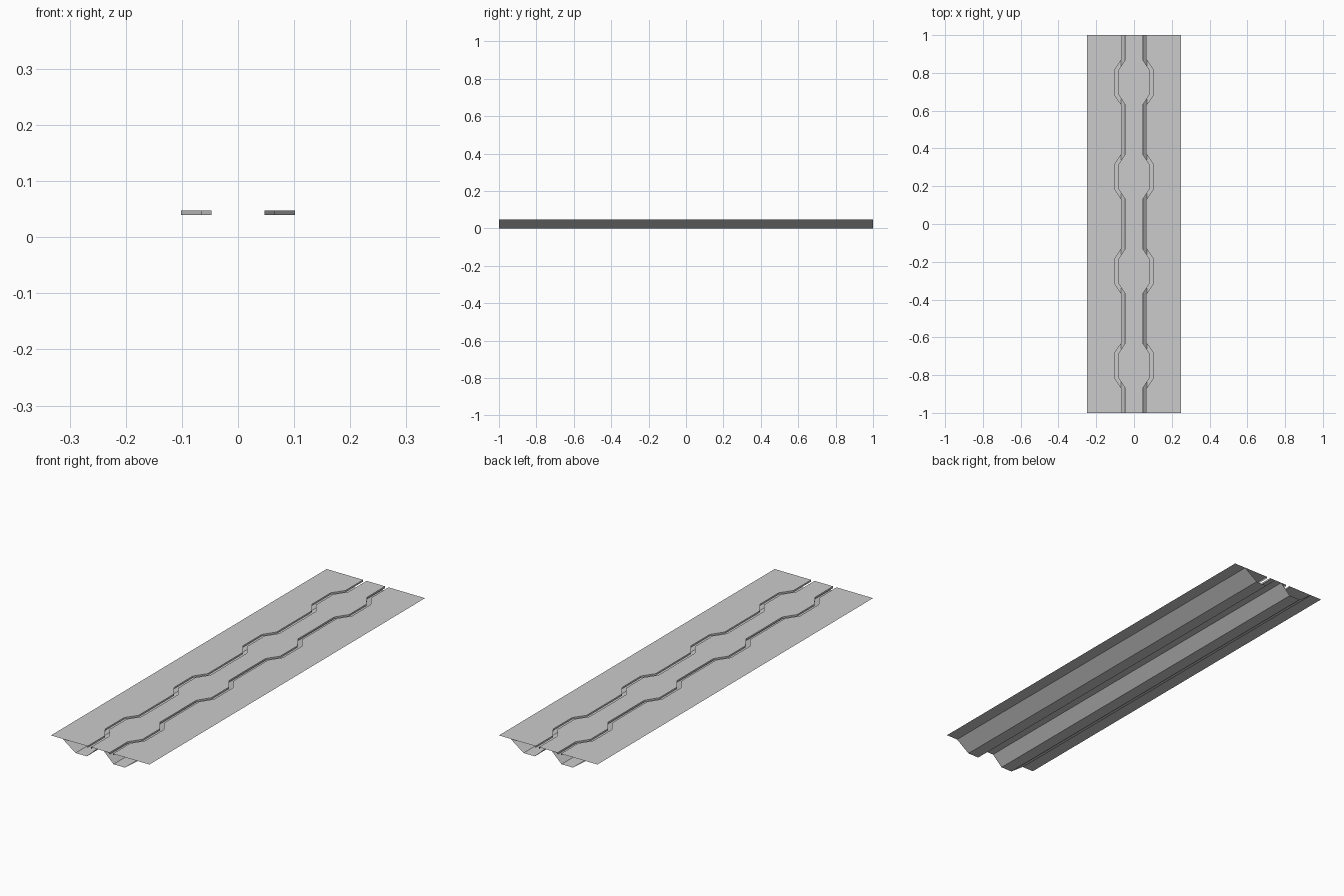
import bpy

if "Cube" in bpy.data.objects:
    bpy.data.objects.remove(bpy.data.objects["Cube"])

TOP = 0.0475      # deck height
LIP = 0.0395      # lower edge of the folded slot lips


def mesh_object(name, verts, faces):
    mesh = bpy.data.meshes.new(name)
    mesh.from_pydata(verts, [], faces)
    obj = bpy.data.objects.new(name, mesh)
    bpy.context.collection.objects.link(obj)
    return obj


def loft(name, a, b):
    """Strip of quads between two matching point rows."""
    n = len(a)
    return mesh_object(name, a + b, [(i, n + i, n + i + 1, i + 1) for i in range(n - 1)])


def wavy(side, near, far, flat, base):
    """Slot edge: straight run with four trapezoid bulges, as (x, y) points."""
    pts = [(side * near, -1)]
    for c in (-0.75, -0.25, 0.25, 0.75):
        pts += [(side * near, c - base), (side * far, c - flat),
                (side * far, c + flat), (side * near, c + base)]
    return pts + [(side * near, 1)]


def at(row, z):
    return [(x, y, z) for x, y in row]


edges = {}
for side, label in ((-1, "left"), (1, "right")):
    inner = wavy(side, 0.047, 0.084, 0.063, 0.118)
    outer = wavy(side, 0.0645, 0.1015, 0.068, 0.123)
    edges[side] = inner
    rim = [(side * 0.25, y) for x, y in outer]

    # outer deck sheet
    a, b = at(outer, TOP), at(rim, TOP)
    loft(label + "_deck_sheet", *((b, a) if side < 0 else (a, b))[::-1])

    # folded lips along both sides of the slot
    for row, part in ((inner, "inner"), (outer, "outer")):
        loft(f"{label}_{part}_slot_lip", at(row, LIP), at(row, TOP))

    # trapezoid trough under the slot
    profile = [(0.018, TOP), (0.068, 0), (0.125, 0), (0.191, TOP)]
    loft(label + "_trough",
         [(side * x, -1, z) for x, z in profile],
         [(side * x, 1, z) for x, z in profile])

# centre deck sheet between the two slots
loft("centre_deck_sheet", at(edges[1], TOP), at(edges[-1], TOP))
